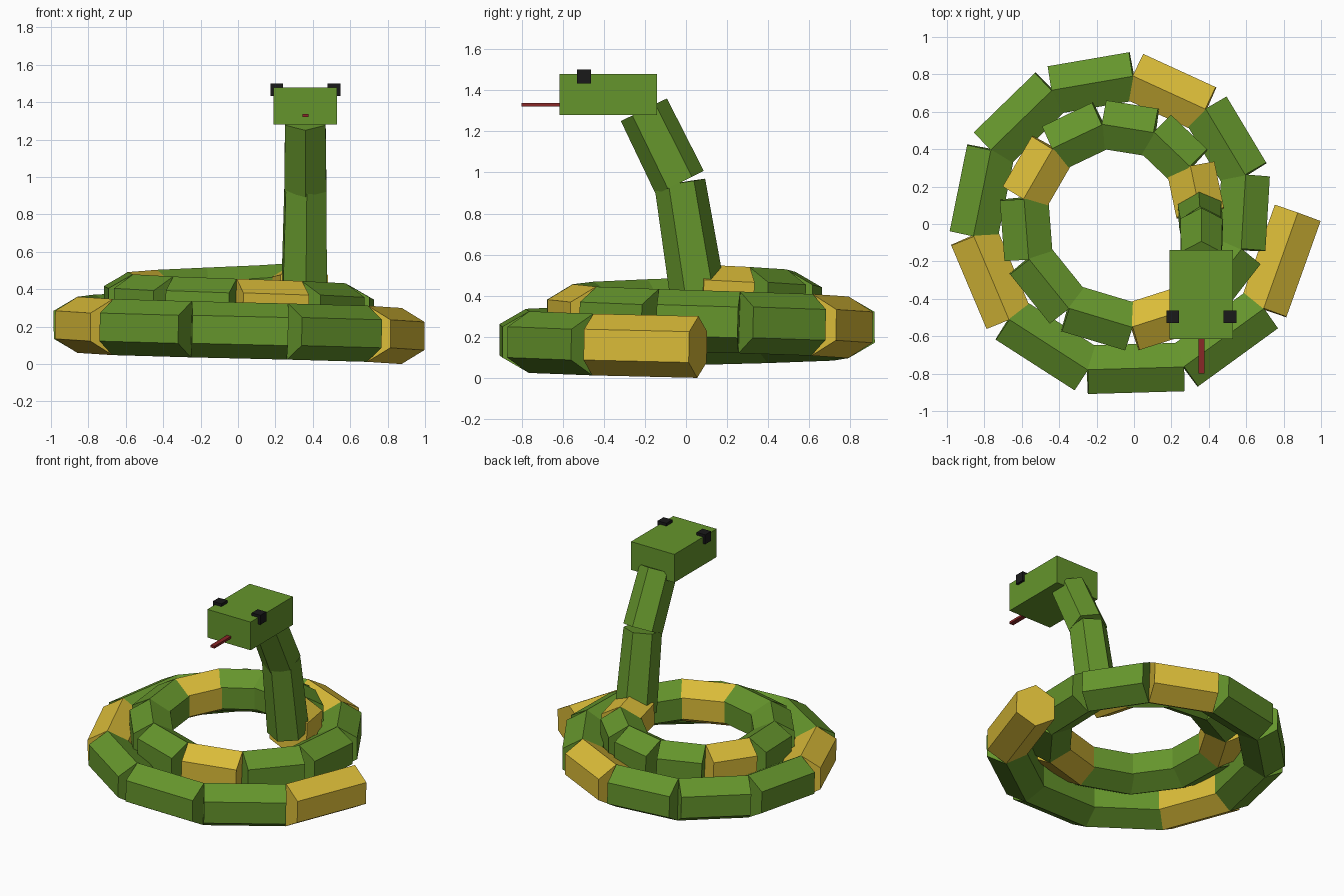
import bpy, math
from mathutils import Vector

if "Cube" in bpy.data.objects:
    bpy.data.objects.remove(bpy.data.objects["Cube"])


def material(name, rgb):
    m = bpy.data.materials.new(name)
    m.diffuse_color = (*rgb, 1)
    m.use_nodes = True
    m.node_tree.nodes["Principled BSDF"].inputs["Base Color"].default_value = m.diffuse_color
    return m


GREEN = material("green", (0.13, 0.30, 0.025))
YELLOW = material("yellow", (0.70, 0.50, 0.04))
BLACK = material("black", (0.01, 0.01, 0.01))
RED = material("red", (0.25, 0.02, 0.02))


def segment(name, a, b, r1, r2, mat):
    """Six-sided prism from a to b with a ridge facing up."""
    axis = b - a
    bpy.ops.mesh.primitive_cone_add(vertices=6, radius1=r1, radius2=r2,
                                    depth=axis.length, location=(a + b) / 2)
    o = bpy.context.object
    o.rotation_euler = axis.to_track_quat('Z', 'Y').to_euler()
    o.name = name
    o.data.materials.append(mat)


def box(name, lo, hi, mat):
    lo, hi = Vector(lo), Vector(hi)
    bpy.ops.mesh.primitive_cube_add(size=1, location=(lo + hi) / 2)
    o = bpy.context.object
    o.name = name
    o.scale = hi - lo
    o.data.materials.append(mat)


# coiled body: two clockwise turns, shrinking and rising from the tail
N = 21
points = []
for i in range(N + 1):
    a = -i * 4 * math.pi / N
    r = 0.933 - 0.0248 * i
    points.append(Vector((-0.058 + r * math.cos(a), 0.058 + r * math.sin(a), 0.15 + 0.012 * i)))
for i in range(N):
    segment(f"body_segment_{i:02d}", points[i], points[i + 1], 0.15, 0.15,
            GREEN if i % 4 else YELLOW)

# raised neck
bend, nape = Vector((0.36, -0.03, 0.95)), Vector((0.36, -0.205, 1.305))
segment("lower_neck", points[-1], bend, 0.136, 0.125, GREEN)
segment("upper_neck", bend, nape, 0.13, 0.125, GREEN)

# head, eyes and tongue
box("head", (0.19, -0.615, 1.28), (0.53, -0.14, 1.48), GREEN)
for side, x in (("right", 0.207), ("left", 0.513)):
    box(side + "_eye", (x - 0.034, -0.53, 1.433), (x + 0.034, -0.463, 1.5), BLACK)
box("tongue", (0.344, -0.80, 1.322), (0.376, -0.60, 1.338), RED)
